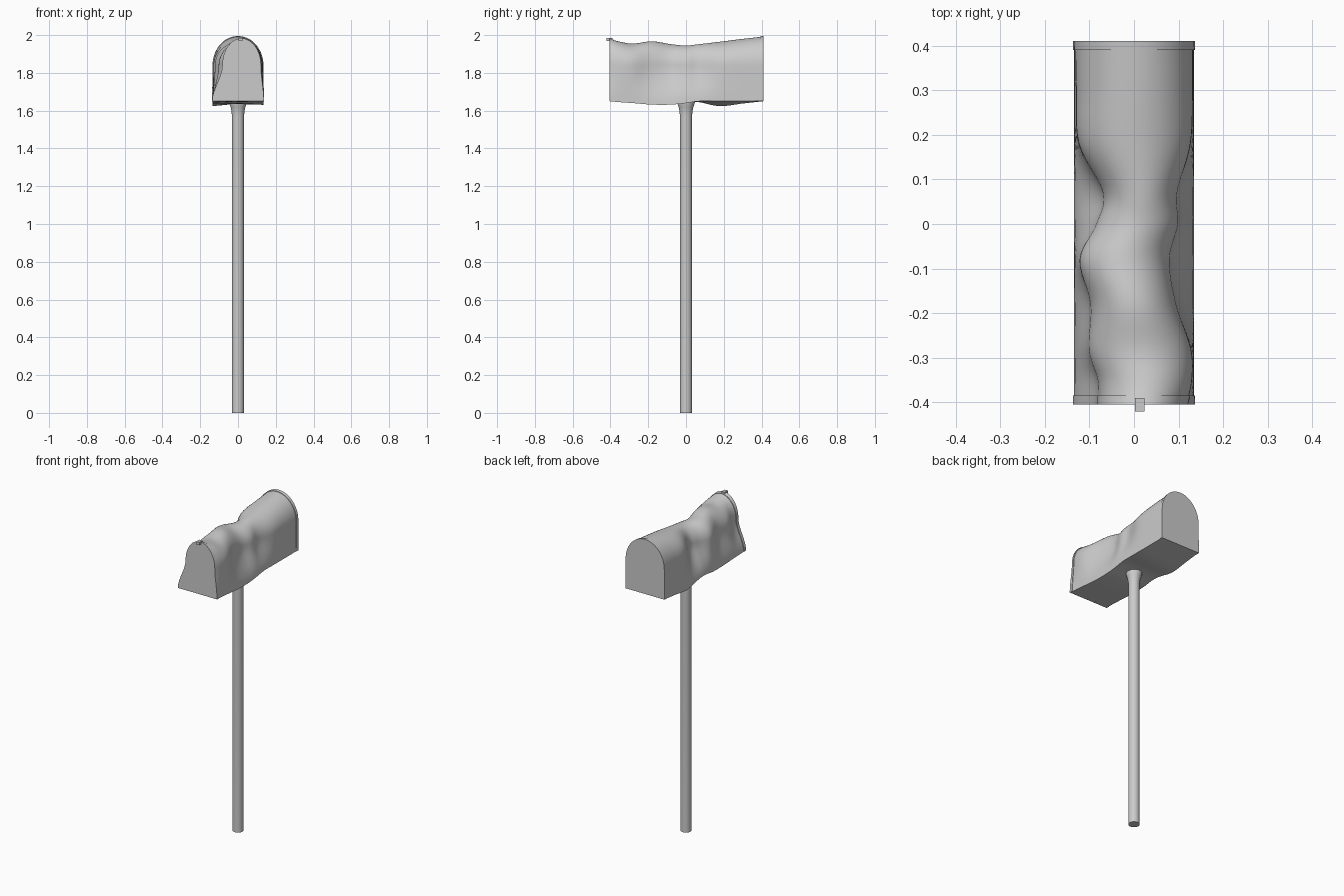
import bpy
import bmesh
import math

cube = bpy.data.objects.get("Cube")
if cube:
    bpy.data.objects.remove(cube, do_unlink=True)

metal = bpy.data.materials.new("light grey metal")
metal.use_nodes = True
grey = (0.6, 0.6, 0.6, 1)
metal.diffuse_color = grey
metal.node_tree.nodes["Principled BSDF"].inputs["Base Color"].default_value = grey


def loft(name, rings, angle=35):
    """Skin a list of closed rings and cap both ends."""
    bm = bmesh.new()
    loops = [[bm.verts.new(p) for p in ring] for ring in rings]
    n = len(loops[0])
    for a, b in zip(loops, loops[1:]):
        for i in range(n):
            j = (i + 1) % n
            bm.faces.new((a[i], a[j], b[j], b[i]))
    bm.faces.new(loops[0])
    bm.faces.new(loops[-1])
    bmesh.ops.recalc_face_normals(bm, faces=bm.faces)
    mesh = bpy.data.meshes.new(name)
    bm.to_mesh(mesh)
    bm.free()
    mesh.materials.append(metal)
    obj = bpy.data.objects.new(name, mesh)
    bpy.context.collection.objects.link(obj)
    bpy.ops.object.select_all(action="DESELECT")
    obj.select_set(True)
    bpy.context.view_layer.objects.active = obj
    bpy.ops.object.shade_smooth_by_angle(angle=math.radians(angle))
    return obj


# Stations: y, half-widths (left shoulder, right shoulder), top, bottoms at -x and +x
STATIONS = [
    (-.405, .080, .118, 1.98, 1.65, 1.65),
    (-.35, .082, .13, 1.965, 1.648, 1.645),
    (-.28, .102, .128, 1.955, 1.645, 1.64),
    (-.18, .098, .095, 1.967, 1.64, 1.632),
    (-.08, .122, .080, 1.952, 1.64, 1.632),
    (.00, .085, .099, 1.945, 1.65, 1.64),
    (.07, .070, .097, 1.952, 1.645, 1.65),
    (.18, .124, .127, 1.965, 1.624, 1.65),
    (.30, .13, .132, 1.98, 1.638, 1.65),
    (.41, .132, .132, 1.992, 1.65, 1.65),
]


def blend(t):
    """Smooth interpolation through the stations."""
    i = min(int(t), len(STATIONS) - 2)
    f = t - i
    p = [STATIONS[max(0, min(k, len(STATIONS) - 1))] for k in range(i - 1, i + 3)]
    return [b + .5 * f * (c - a + f * (2 * a - 5 * b + 4 * c - d + f * (3 * (b - c) + d - a)))
            for a, b, c, d in zip(*p)]


def section(station, grow=0.0):
    """Crumpled arch: flared side walls below a rounded roof."""
    y, left, right, top, low_l, low_r = station
    spring, base = 1.84, .134
    pts = []

    def wall(sign, low, shoulder):
        out = []
        for k in range(8):
            f = k / 8
            ease = f * f * (3 - 2 * f)
            x = base + (shoulder - base) * ease + grow
            out.append((sign * x, y, low + (spring - low) * f))
        return out

    pts += wall(-1, low_l, left)
    mid, half = (right - left) / 2, (right + left) / 2 + grow
    for k in range(25):
        a = math.pi * (1 - k / 24)
        pts.append((mid + half * math.cos(a), y,
                    spring + (top + grow - spring) * math.sin(a)))
    pts += reversed(wall(1, low_r, right))
    return pts


def shrink(ring, scale, dy):
    cx, cz = .012, 1.805
    return [(cx + (x - cx) * scale, y + dy, cz + (z - cz) * scale) for x, y, z in ring]


# Dented box, with a recessed groove round the front door panel
steps = 6
count = (len(STATIONS) - 1) * steps
body = [section(blend(k / steps)) for k in range(count + 1)]
front = body[0]
door = [shrink(front, s, d) for s, d in
        ((.70, 0), (.72, .007), (.80, .007), (.82, 0), (.90, 0), (.91, .003))]
loft("mailbox_body", door + body)

# Thin rolled rims at the two ends
for name, first, last in (("front_rim", 0, .45), ("back_rim", len(STATIONS) - 1.25, len(STATIONS) - 1)):
    ts = [first + (last - first) * k / 4 for k in range(5)]
    inner = [section(blend(t), -.004) for t in ts]
    outer = [section(blend(t), .003) for t in ts]
    loft(name, [inner[0]] + outer + [inner[-1]])


# Post with a flared collar under the box
def circle(r, z, n=32):
    return [(r * math.cos(math.tau * k / n), r * math.sin(math.tau * k / n), z) for k in range(n)]


profile = [(.032, 0), (.032, 1.57), (.034, 1.595), (.039, 1.62), (.047, 1.642), (.047, 1.66)]
loft("post", [circle(r, z) for r, z in profile])

# Small door latch at the top of the front
latch = [[(x, y, z) for x, z in ((.002, 1.968), (.024, 1.968), (.024, 1.986), (.002, 1.986))]
         for y in (-.42, -.39)]
loft("door_latch", latch)
